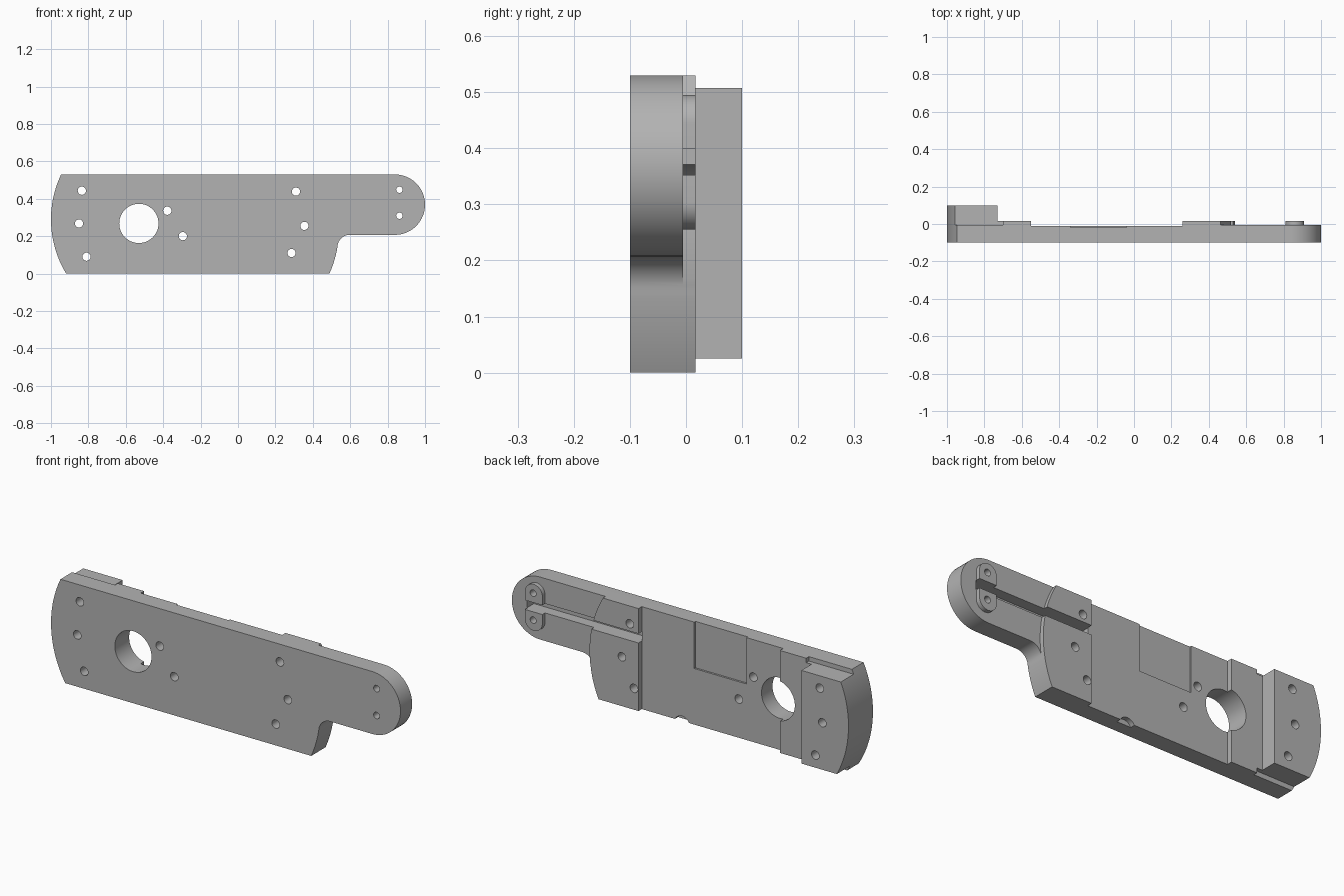
import bpy, bmesh
from math import sin, cos, pi, sqrt, radians

cube = bpy.data.objects.get("Cube")
if cube:
    bpy.data.objects.remove(cube)

grey = bpy.data.materials.new("machined grey")
grey.use_nodes = True
colour = (0.45, 0.45, 0.45, 1)
grey.diffuse_color = colour
grey.node_tree.nodes["Principled BSDF"].inputs["Base Color"].default_value = colour


def prism(name, pts, y0, y1):
    """Extrude an (x, z) outline from y0 to y1."""
    bm = bmesh.new()
    base = bm.faces.new([bm.verts.new((x, y0, z)) for x, z in pts])
    top = bmesh.ops.extrude_face_region(bm, geom=[base])["geom"]
    for v in top:
        if isinstance(v, bmesh.types.BMVert):
            v.co.y = y1
    bmesh.ops.recalc_face_normals(bm, faces=bm.faces)
    mesh = bpy.data.meshes.new(name)
    bm.to_mesh(mesh)
    bm.free()
    mesh.materials.append(grey)
    obj = bpy.data.objects.new(name, mesh)
    bpy.context.collection.objects.link(obj)
    return obj


def arc(cx, cz, r, a0, a1, n):
    step = radians(a1 - a0) / n
    return [(cx + r * cos(radians(a0) + i * step),
             cz + r * sin(radians(a0) + i * step)) for i in range(n + 1)]


def bowed(x_tip, z_mid, r, z0, z1, n=16):
    """Shallow end arc bulging toward x_tip; a negative r bulges to -x."""
    zs = [z0 + (z1 - z0) * i / n for i in range(n + 1)]
    s = 1 if r > 0 else -1
    return [(x_tip - r + s * sqrt(r * r - (z - z_mid) ** 2), z) for z in zs]


def box(x0, x1, z0, z1):
    return [(x0, z0), (x1, z0), (x1, z1), (x0, z1)]


def combine(target, tool, operation):
    mod = target.modifiers.new("combine", "BOOLEAN")
    mod.operation, mod.solver, mod.object = operation, "EXACT", tool
    bpy.context.view_layer.objects.active = target
    bpy.ops.object.modifier_apply(modifier=mod.name)
    bpy.data.objects.remove(tool)


def cut(pts, y0, y1=0.3):
    combine(body, prism("cutter", pts, y0, y1), "DIFFERENCE")


TOP, PAD, FLOOR = 0.53, 0.017, -0.005

# Side plate outline: bowed ends, fillet and rounded arm
outline = bowed(0.54, 0.24, 0.59, 0, 0.142)
outline += arc(0.597, 0.142, 0.065, 180, 90, 10)[1:]
outline += arc(0.8385, 0.3685, 0.1615, -90, 90, 32)
outline += bowed(-1, 0.29, -0.56, TOP, 0)
body = prism("side_plate", outline, -0.1, 0.1)

# Back levels: pads, central recess, pocket and end block ledges
cut(box(-0.73, 1.2, -0.2, 0.8), PAD)
cut(box(-0.55, 0.26, -0.2, 0.8), -0.01)
cut(box(-0.34, -0.04, 0.29, 0.8), -0.02)
cut(box(-1.2, -0.70, 0.507, 0.8), FLOOR)
cut(box(-1.2, -0.70, -0.2, 0.025), FLOOR)

# Arm floor beyond the bowed edge of the pad
cut(bowed(0.54, 0.24, 0.59, 0.142, 0.56) + [(1.2, 0.56), (1.2, 0.142)], FLOOR)

# Round-ended boss on the arm, split by the long groove
boss = arc(0.86, 0.445, 0.05, 0, 180, 20) + arc(0.86, 0.305, 0.05, 180, 360, 20)
combine(body, prism("boss", boss, -0.03, PAD), "UNION")
cut(box(0.258, 0.912, 0.352, 0.40), -0.06)

# Half-round relief on the lower edge
cut(arc(0.03, -0.02, 0.045, 0, 360, 24)[:-1], -0.035)

# Bearing bore and screw holes
holes = [(-0.53, 0.268, 0.105)]
holes += [(x, z, 0.022) for x, z in (
    (-0.835, 0.443), (-0.85, 0.268), (-0.81, 0.09), (-0.378, 0.336), (-0.295, 0.2),
    (0.31, 0.438), (0.355, 0.255), (0.286, 0.11))]
holes += [(0.863, z, 0.017) for z in (0.448, 0.309)]
for x, z, r in holes:
    cut(arc(x, z, r, 0, 360, 48 if r > 0.1 else 24)[:-1], -0.3)

bpy.ops.object.select_all(action="DESELECT")
body.select_set(True)
bpy.context.view_layer.objects.active = body
bpy.ops.object.shade_smooth_by_angle(angle=radians(25))
